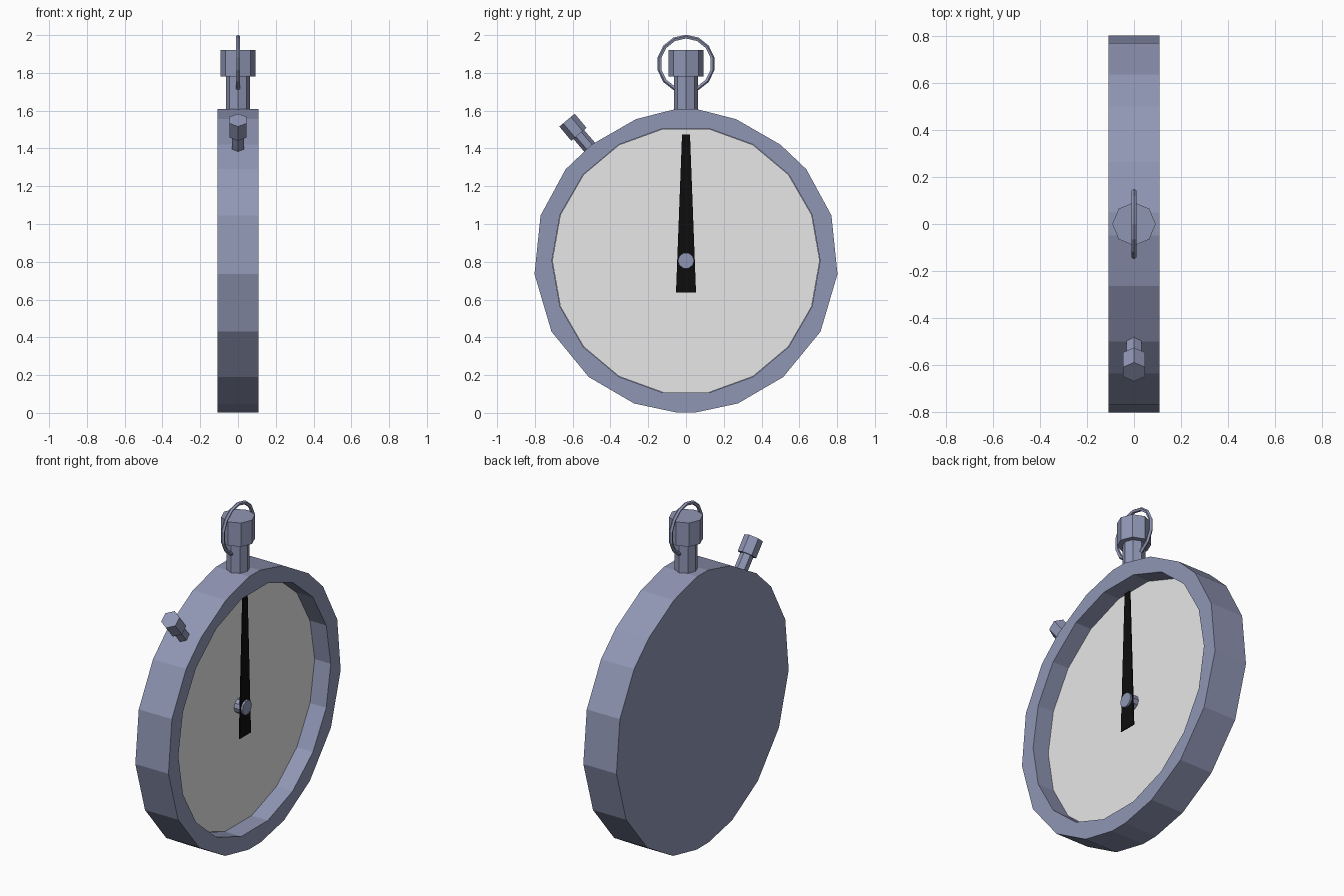
import bpy, bmesh, math
from mathutils import Vector

if "Cube" in bpy.data.objects:
    bpy.data.objects.remove(bpy.data.objects["Cube"])

CZ = 0.806  # height of the case centre


def material(name, rgb):
    m = bpy.data.materials.new(name)
    m.diffuse_color = (*rgb, 1)
    m.use_nodes = True
    m.node_tree.nodes["Principled BSDF"].inputs["Base Color"].default_value = m.diffuse_color
    return m


STEEL = material("blue_grey_metal", (0.28, 0.305, 0.46))
WHITE = material("pale_dial", (0.8, 0.8, 0.8))
BLACK = material("black", (0.004, 0.004, 0.004))


def finish(name, bm, mat):
    bmesh.ops.recalc_face_normals(bm, faces=bm.faces[:])
    me = bpy.data.meshes.new(name)
    bm.to_mesh(me)
    bm.free()
    me.materials.append(mat)
    ob = bpy.data.objects.new(name, me)
    bpy.context.collection.objects.link(ob)
    return ob


def loop(bm, pts):
    return [bm.verts.new(p) for p in pts]


def skin(bm, a, b):
    n = len(a)
    for i in range(n):
        bm.faces.new((a[i], a[(i + 1) % n], b[(i + 1) % n], b[i]))


def circle(c, d, r, n, phase=0):
    c, d = Vector(c), Vector(d).normalized()
    u = Vector((0, 1, 0)) if abs(d.x) > 0.9 else Vector((1, 0, 0))
    v = d.cross(u)
    angs = [math.radians(phase) + 2 * math.pi * i / n for i in range(n)]
    return [c + u * r * math.cos(a) + v * r * math.sin(a) for a in angs]


def prism(name, p0, p1, r, n, mat, phase=0):
    d = Vector(p1) - Vector(p0)
    bm = bmesh.new()
    a = loop(bm, circle(p0, d, r, n, phase))
    b = loop(bm, circle(p1, d, r, n, phase))
    skin(bm, a, b)
    bm.faces.new(a)
    bm.faces.new(b)
    return finish(name, bm, mat)


# Case: faceted outline (one half mirrored), flat back, recessed front
half = [(0.055, 0.003), (0.275, 0.05), (0.515, 0.19), (0.712, 0.43), (0.802, 0.735),
        (0.77, 1.045), (0.637, 1.29), (0.50, 1.42), (0.265, 1.555), (0.05, 1.61)]
outline = half + [(-y, z) for y, z in reversed(half)]
bm = bmesh.new()
back = loop(bm, [(-0.108, y, z) for y, z in outline])
front = loop(bm, [(0.108, y, z) for y, z in outline])
lip = loop(bm, circle((0.108, 0, CZ), (1, 0, 0), 0.71, 18))
floor = loop(bm, circle((0.0, 0, CZ), (1, 0, 0), 0.71, 18))
bm.faces.new(back)
skin(bm, back, front)
skin(bm, lip, floor)
rim = [bm.edges.get((l[i - 1], l[i])) for l in (front, lip) for i in range(len(l))]
bmesh.ops.triangle_fill(bm, edges=rim, use_beauty=True, normal=(1, 0, 0))
finish("case", bm, STEEL)

# Dial, pin and hand
prism("dial", (-0.004, 0, CZ), (0.004, 0, CZ), 0.708, 18, WHITE)
prism("centre_pin", (0.0, 0, CZ), (0.06, 0, CZ), 0.043, 10, STEEL)
bm = bmesh.new()
hand = [(-0.053, 0.637), (0.053, 0.637), (0.021, 1.475), (-0.021, 1.475)]
a = loop(bm, [(0.042, y, z) for y, z in hand])
b = loop(bm, [(0.048, y, z) for y, z in hand])
skin(bm, a, b)
bm.faces.new(a)
bm.faces.new(b)
finish("hand", bm, BLACK)

# Crown on its stem
prism("crown_stem", (0, 0, 1.57), (0, 0, 1.79), 0.063, 8, STEEL)
prism("crown", (0, 0, 1.78), (0, 0, 1.92), 0.092, 8, STEEL)

# Side button, leaning out from the case
prism("button_stem", (0, -0.47, 1.36), (0, -0.58, 1.488), 0.037, 6, STEEL, 30)
prism("button_cap", (0, -0.567, 1.475), (0, -0.63, 1.55), 0.053, 6, STEEL, 30)

# Hanging ring
bpy.ops.mesh.primitive_torus_add(major_segments=14, minor_segments=5, major_radius=0.143,
                                 minor_radius=0.011, location=(0, 0, 1.848),
                                 rotation=(0, math.pi / 2, 0))
ring = bpy.context.object
ring.name = "hanging_ring"
ring.data.materials.append(STEEL)
